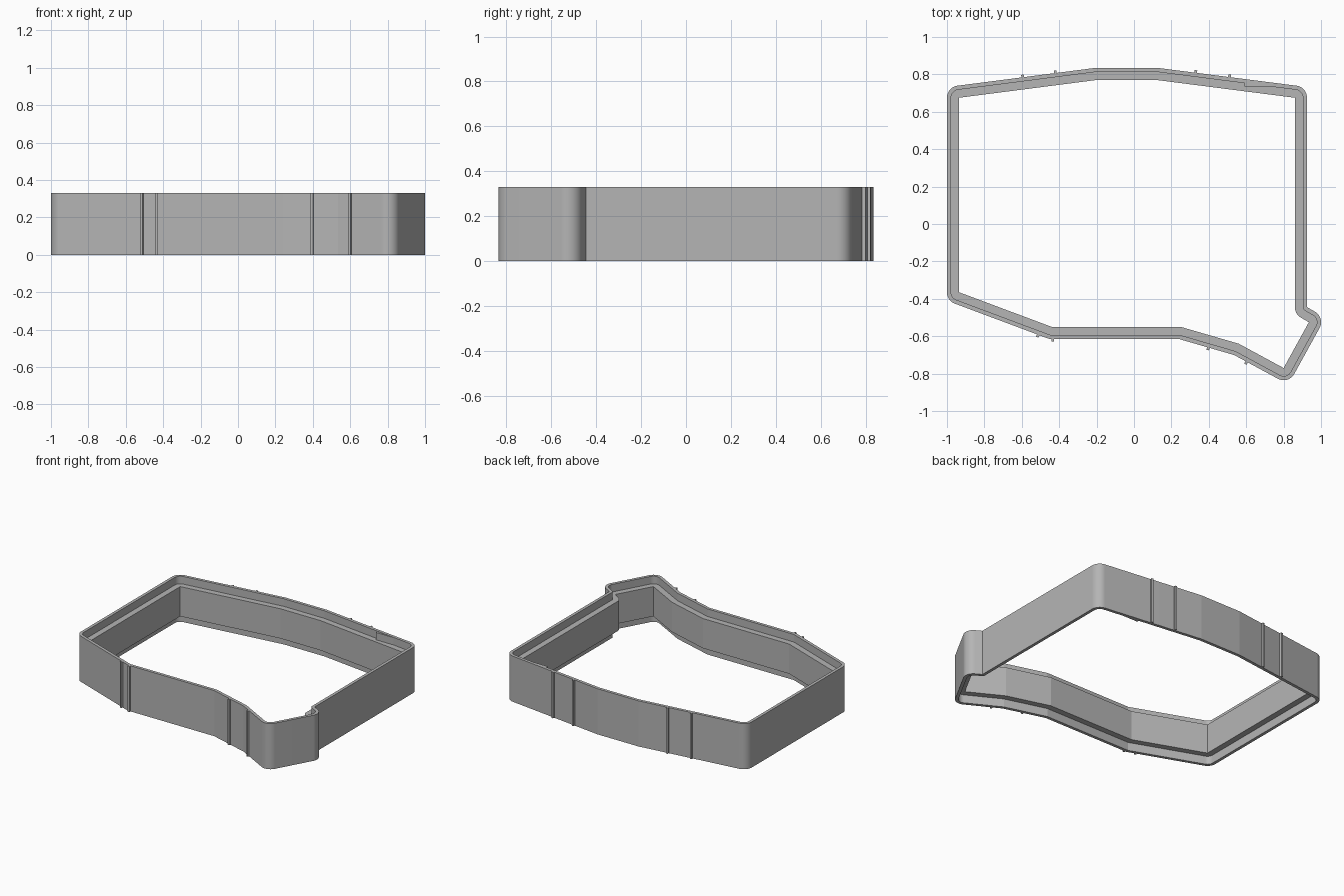
import bpy
import bmesh
from math import radians
from mathutils import Vector

cube = bpy.data.objects.get("Cube")
if cube:
    bpy.data.objects.remove(cube, do_unlink=True)

HEIGHT = 0.33
WALL = 0.065          # full wall thickness
LIP = 0.022           # thickness of the rim lips
TOP_LEDGE = HEIGHT - 0.055
LOW_LEDGE = 0.06
STEPS = 24            # segments per rounded corner

grey = bpy.data.materials.new("plain grey")
grey.use_nodes = True
grey.diffuse_color = (0.46, 0.46, 0.46, 1)
grey.node_tree.nodes["Principled BSDF"].inputs["Base Color"].default_value = (0.46, 0.46, 0.46, 1)

# Inner outline, counter-clockwise; kind is round, plain or notch
OUTLINE = [
    (-0.935, -0.365, "round"), (-0.44, -0.55, "plain"), (0.25, -0.55, "plain"),
    (0.56, -0.64, "plain"), (0.80, -0.77, "round"), (0.935, -0.525, "round"),
    (0.86, -0.482, "notch"), (0.86, 0.675, "round"), (0.12, 0.77, "plain"),
    (-0.20, 0.77, "plain"), (-0.935, 0.675, "round"),
]
POINTS = [Vector(p[:2]) for p in OUTLINE]


def normal(i):
    """Outward normal of the outline edge that starts at point i."""
    d = (POINTS[(i + 1) % len(POINTS)] - POINTS[i % len(POINTS)]).normalized()
    return Vector((d.y, -d.x))


def offset_loop(dist):
    """Outline moved outward by dist, with the corners rounded."""
    loop = []
    for i, p in enumerate(POINTS):
        kind = OUTLINE[i][2]
        a, b = normal(i - 1), normal(i)
        miter = (a + b) / (1 + a.dot(b))
        if kind == "plain":
            loop.append(p + miter * dist)
            continue
        if kind == "round":
            centre, radius = p, dist
        else:
            centre, radius = p + miter * WALL, dist - WALL
        turn = a.angle_signed(b)
        for s in range(STEPS + 1):
            t = s / STEPS
            # spherical blend of the two edge normals
            v = a.slerp(b, t) if abs(turn) > 0.001 else a
            loop.append(centre + v * radius)
    return loop


def finish(name, bm):
    bmesh.ops.remove_doubles(bm, verts=bm.verts, dist=0.0001)
    bmesh.ops.recalc_face_normals(bm, faces=bm.faces)
    mesh = bpy.data.meshes.new(name)
    bm.to_mesh(mesh)
    bm.free()
    mesh.materials.append(grey)
    obj = bpy.data.objects.new(name, mesh)
    bpy.context.collection.objects.link(obj)
    return obj


def prism(name, corners, z0, z1):
    bm = bmesh.new()
    face = bm.faces.new([bm.verts.new((c[0], c[1], z0)) for c in corners])
    new = bmesh.ops.extrude_face_region(bm, geom=[face])["geom"]
    verts = [g for g in new if isinstance(g, bmesh.types.BMVert)]
    bmesh.ops.translate(bm, verts=verts, vec=(0, 0, z1 - z0))
    return finish(name, bm)


# Frame wall: a stepped cross-section carried round the outline
section = [
    (WALL, 0), (WALL, HEIGHT), (WALL - LIP, HEIGHT), (WALL - LIP, TOP_LEDGE),
    (0, TOP_LEDGE), (0, LOW_LEDGE), (WALL - LIP, LOW_LEDGE), (WALL - LIP, 0),
]
bm = bmesh.new()
rings = [[bm.verts.new((p.x, p.y, z)) for p in offset_loop(d)] for d, z in section]
for k, ring in enumerate(rings):
    after = rings[(k + 1) % len(rings)]
    for j in range(len(ring)):
        n = (j + 1) % len(ring)
        bm.faces.new((ring[j], ring[n], after[n], after[j]))
frame = finish("frame_wall", bm)
bpy.context.view_layer.objects.active = frame
frame.select_set(True)
bpy.ops.object.shade_smooth_by_angle(angle=radians(6))
frame.select_set(False)


# Slim upright ribs on the outside of the front and back walls
def rib(name, edge, x):
    n = normal(edge)
    along = Vector((-n.y, n.x))
    start = POINTS[edge] + n * WALL
    base = start + along * ((x - start.x) / along.x)
    half = along * 0.007
    inner, outer = base - n * 0.01, base + n * 0.014
    prism(name, [inner - half, outer - half, outer + half, inner + half], 0, HEIGHT)


for side, spots in {
    "front": [(0, -0.512), (1, -0.435), (3, 0.398), (4, 0.602)],
    "back": [(7, 0.51), (7, 0.33), (9, -0.42), (9, -0.595)],
}.items():
    for number, (edge, x) in enumerate(spots, 1):
        if side == "front" and number > 2:
            edge -= 1
        rib(f"{side}_rib_{number}", edge, x)

# Small wedge pads behind the back lip, above and below the inner wall
wedge = [(0.59, 0.76), (0.59, 0.735), (0.735, 0.735), (0.735, 0.742)]
prism("upper_lip_pad", wedge, TOP_LEDGE, HEIGHT - 0.002)
prism("lower_lip_pad", wedge, 0.002, LOW_LEDGE)
